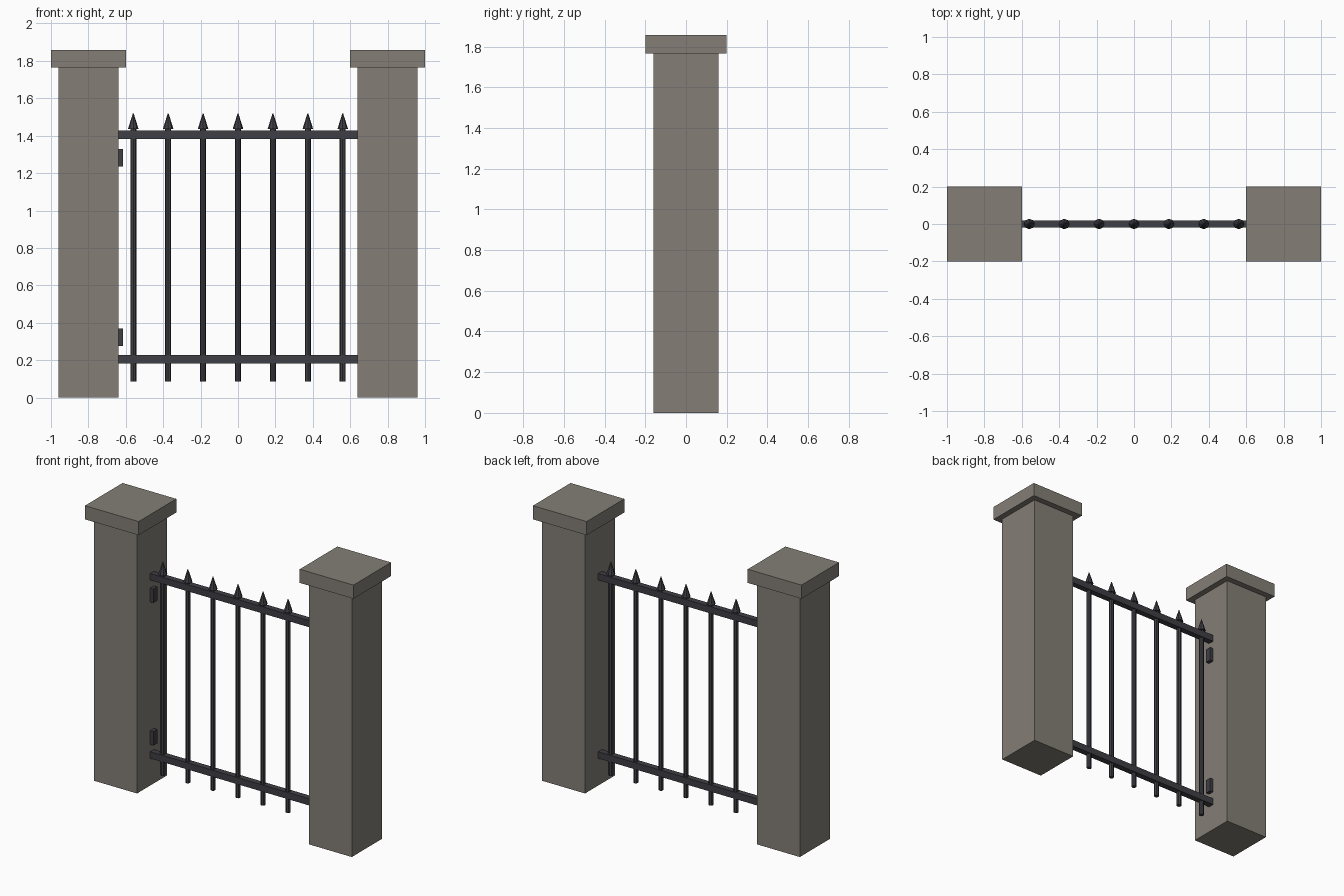
import bpy, math

if "Cube" in bpy.data.objects:
    bpy.data.objects.remove(bpy.data.objects["Cube"])


def material(name, rgb):
    m = bpy.data.materials.new(name)
    m.diffuse_color = (*rgb, 1)
    m.use_nodes = True
    m.node_tree.nodes["Principled BSDF"].inputs["Base Color"].default_value = m.diffuse_color
    return m


STONE = material("grey stone", (0.23, 0.21, 0.18))
IRON = material("dark iron", (0.05, 0.05, 0.06))


def finish(name, mat):
    ob = bpy.context.object
    ob.name = name
    ob.data.materials.append(mat)
    return ob


def box(name, x, y, z, mat):
    """Box from (min, max) ranges on each axis."""
    centre = [(a + b) / 2 for a, b in (x, y, z)]
    bpy.ops.mesh.primitive_cube_add(size=1, location=centre)
    bpy.context.object.scale = [b - a for a, b in (x, y, z)]
    bpy.ops.object.transform_apply(location=False, rotation=False, scale=True)
    return finish(name, mat)


def taper(name, x, z0, z1, r0, r1, mat):
    """Upright eight-sided bar or cone."""
    bpy.ops.mesh.primitive_cone_add(vertices=8, radius1=r0, radius2=r1, depth=z1 - z0,
                                    location=(x, 0, (z0 + z1) / 2))
    return finish(name, mat)


# stone posts with flat caps
for side, cx in (("left", -0.8), ("right", 0.8)):
    box(f"{side}_post", (cx - 0.16, cx + 0.16), (-0.16, 0.16), (0, 1.765), STONE)
    box(f"{side}_post_cap", (cx - 0.2, cx + 0.2), (-0.2, 0.2), (1.765, 1.857), STONE)

# horizontal rails between the posts
for name, z in (("bottom_rail", 0.205), ("top_rail", 1.405)):
    box(name, (-0.64, 0.64), (-0.02, 0.02), (z - 0.0225, z + 0.0225), IRON)

# upright bars with spear points
for i in range(7):
    x = -0.56 + i * 1.12 / 6
    taper(f"bar_{i + 1}", x, 0.085, 1.44, 0.016, 0.016, IRON)
    taper(f"spear_point_{i + 1}", x, 1.437, 1.52, 0.028, 0.002, IRON)

# hinges on the left post
for name, z in (("lower_hinge", 0.323), ("upper_hinge", 1.283)):
    box(name, (-0.645, -0.615), (-0.02, 0.02), (z - 0.047, z + 0.047), IRON)
